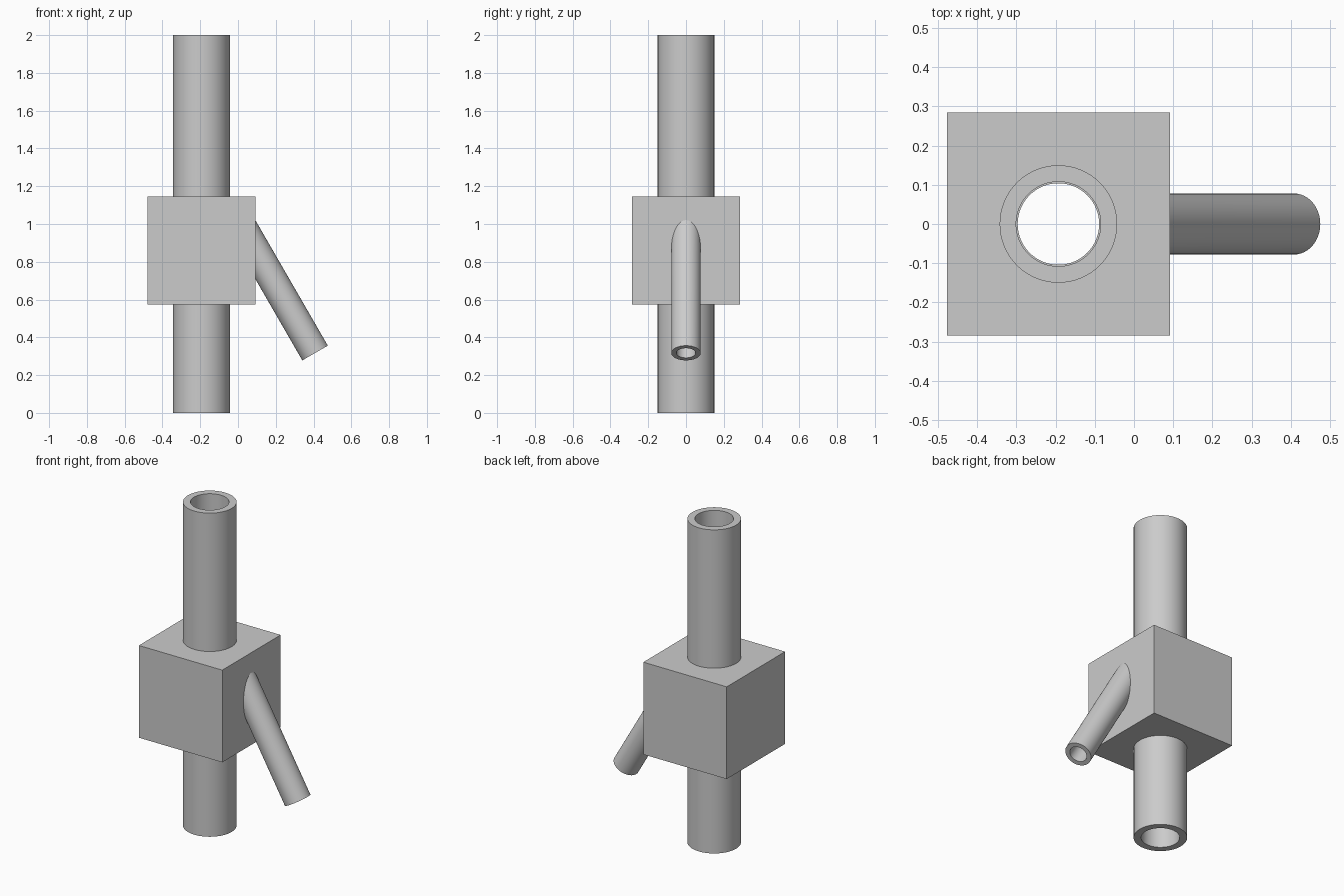
import bpy, bmesh, math
from mathutils import Vector, Matrix

cube = bpy.data.objects.get("Cube")
if cube:
    bpy.data.objects.remove(cube, do_unlink=True)

grey = bpy.data.materials.new("plain_grey")
grey.use_nodes = True
grey.diffuse_color = (0.6, 0.6, 0.6, 1)
grey.node_tree.nodes["Principled BSDF"].inputs["Base Color"].default_value = (0.6, 0.6, 0.6, 1)

AXIS_X = -0.193             # main pipe centre line
BLOCK_LOW, BLOCK_HIGH = 0.575, 1.145
SIZE = BLOCK_HIGH - BLOCK_LOW


def finish(name, bm):
    bmesh.ops.recalc_face_normals(bm, faces=bm.faces)
    mesh = bpy.data.meshes.new(name)
    bm.to_mesh(mesh)
    bm.free()
    mesh.materials.append(grey)
    obj = bpy.data.objects.new(name, mesh)
    bpy.context.collection.objects.link(obj)
    return obj


def tube(name, start, end, outer, inner=0.0, sides=64):
    """Spin a wall section about the line from start to end; inner 0 gives a rod."""
    start, end = Vector(start), Vector(end)
    length = (end - start).length
    bm = bmesh.new()
    section = [(inner, 0), (outer, 0), (outer, length), (inner, length)]
    verts = [bm.verts.new((r, 0, z)) for r, z in section]
    count = 4 if inner else 3
    edges = [bm.edges.new((verts[i], verts[(i + 1) % 4])) for i in range(count)]
    bmesh.ops.spin(bm, geom=verts + edges, cent=(0, 0, 0), axis=(0, 0, 1),
                   angle=math.tau, steps=sides, use_duplicate=False)
    bmesh.ops.remove_doubles(bm, verts=bm.verts, dist=0.0001)
    turn = (end - start).to_track_quat('Z', 'Y').to_matrix().to_4x4()
    bm.transform(Matrix.Translation(start) @ turn)
    return finish(name, bm)


def box(name):
    bm = bmesh.new()
    bmesh.ops.create_cube(bm, size=SIZE)
    bm.transform(Matrix.Translation((AXIS_X, 0, (BLOCK_LOW + BLOCK_HIGH) / 2)))
    return finish(name, bm)


def activate(obj):
    bpy.ops.object.select_all(action='DESELECT')
    obj.select_set(True)
    bpy.context.view_layer.objects.active = obj


def cut(target, cutter):
    mod = target.modifiers.new("cut", 'BOOLEAN')
    mod.operation = 'DIFFERENCE'
    mod.solver = 'EXACT'
    mod.object = cutter
    activate(target)
    bpy.ops.object.modifier_apply(modifier=mod.name)


# Upright pipe, above and below the block
upper = tube("upper_pipe", (AXIS_X, 0, BLOCK_HIGH), (AXIS_X, 0, 2), 0.15, 0.108)
lower = tube("lower_pipe", (AXIS_X, 0, 0), (AXIS_X, 0, BLOCK_LOW), 0.15, 0.108)

# Slanted branch pipe, trimmed flush to the block face
branch_end = Vector((0.408, 0, 0.317))
slope = Vector((math.cos(math.radians(60)), 0, -math.sin(math.radians(60))))
branch_start = branch_end - slope * 0.77
branch = tube("branch_pipe", branch_start, branch_end, 0.078, 0.051)

# Central block with its through bore and branch bore
block = box("block")
trimmer = box("trim_cutter")
main_bore = tube("main_bore_cutter", (AXIS_X, 0, 0.4), (AXIS_X, 0, 1.4), 0.104)
side_bore = tube("side_bore_cutter", branch_start, branch_end, 0.051)
cut(branch, trimmer)
cut(block, main_bore)
cut(block, side_bore)

for helper in (trimmer, main_bore, side_bore):
    bpy.data.objects.remove(helper, do_unlink=True)

# Smooth round walls, sharp rims
for part in (upper, lower, branch, block):
    activate(part)
    bpy.ops.object.shade_smooth_by_angle(angle=math.radians(30))
